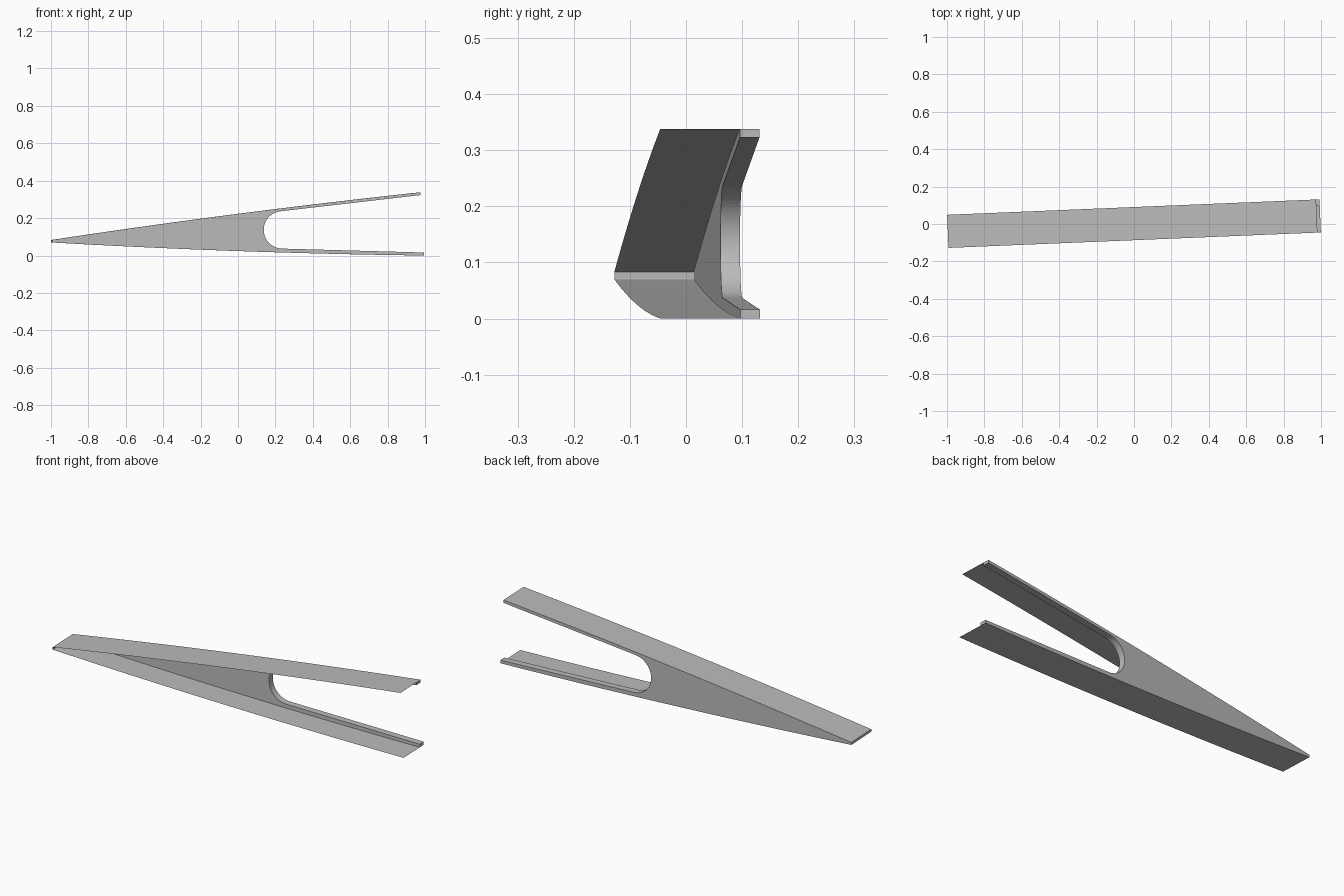
import bpy, bmesh, math
from mathutils import Matrix, Vector

cube = bpy.data.objects.get("Cube")
if cube:
    bpy.data.objects.remove(cube, do_unlink=True)

grey = bpy.data.materials.new("plain grey")
grey.use_nodes = True
COLOUR = (0.5, 0.5, 0.5, 1)
grey.diffuse_color = COLOUR
grey.node_tree.nodes["Principled BSDF"].inputs["Base Color"].default_value = COLOUR

TURN = Matrix.Rotation(math.atan(0.0415), 4, "Z")
FRONT, WEB_FRONT, WEB_BACK = -0.0865, 0.0555, 0.0905
LEFT, LOW_END, TOP_END = -0.9963, 0.9963, 0.978
STEPS = 20
BOW = 0.011


def bowed(end, z0, z1, bow):
    """Gently bowed edge from the narrow tip to an open end, as (x, z) points."""
    pts = []
    for i in range(STEPS + 1):
        t = i / STEPS
        pts.append((LEFT + (end - LEFT) * t, z0 + (z1 - z0) * t + bow * 4 * t * (1 - t)))
    return pts


def sweep(name, profile, y0, y1, solid=False):
    """Sweep an (x, z) profile along y, as a sheet or as a closed solid."""
    bm = bmesh.new()
    a = [bm.verts.new((x, y0, z)) for x, z in profile]
    b = [bm.verts.new((x, y1, z)) for x, z in profile]
    n = len(profile)
    for i in range(n if solid else n - 1):
        j = (i + 1) % n
        bm.faces.new((a[i], a[j], b[j], b[i]))
    if solid:
        bm.faces.new(a)
        bm.faces.new(b[::-1])
        bmesh.ops.recalc_face_normals(bm, faces=bm.faces)
    bm.transform(TURN)
    mesh = bpy.data.meshes.new(name)
    bm.to_mesh(mesh)
    bm.free()
    mesh.materials.append(grey)
    obj = bpy.data.objects.new(name, mesh)
    bpy.context.collection.objects.link(obj)
    bpy.ops.object.select_all(action="DESELECT")
    obj.select_set(True)
    bpy.context.view_layer.objects.active = obj
    bpy.ops.object.shade_smooth_by_angle(angle=math.radians(30))
    return obj


low = bowed(LOW_END, 0.07, 0.0, -BOW)
top = bowed(TOP_END, 0.083, 0.338, BOW)

# Rounded throat of the fork, running from the lower prong to the upper one
throat = []
for i in range(25):
    ang = math.radians(268.5 + (96.7 - 268.5) * i / 24)
    throat.append((0.24 + 0.1 * math.cos(ang), 0.137 + 0.1 * math.sin(ang)))

# Solid web along the back, forked at the wide end
outline = low + [(LOW_END, 0.016)] + throat + [(TOP_END, 0.323)] + top[::-1]
sweep("web", outline, WEB_FRONT, WEB_BACK, solid=True)

# Thin flanges in front of the web, and the plate closing the tip
sweep("bottom_flange", low[::-1], FRONT, WEB_FRONT)
sweep("top_flange", top, FRONT, WEB_FRONT)
sweep("tip_plate", [low[0], top[0]], FRONT, WEB_FRONT)
